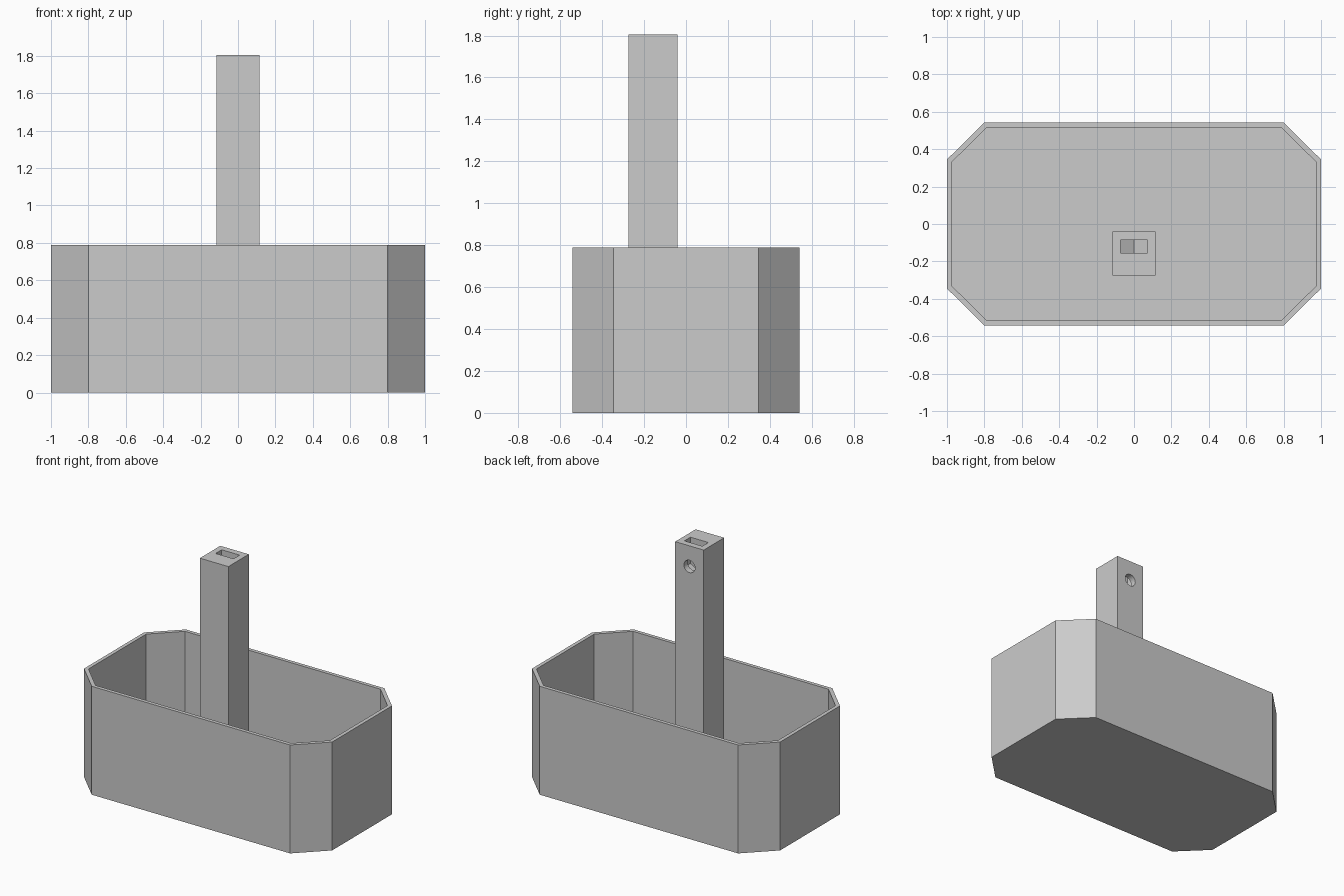
import bpy
import bmesh
import math
from mathutils import Matrix, Vector

cube = bpy.data.objects.get("Cube")
if cube:
    bpy.data.objects.remove(cube, do_unlink=True)

# Single plain grey
grey = bpy.data.materials.new("plain_grey")
grey.use_nodes = True
grey.diffuse_color = (0.6, 0.6, 0.6, 1)
grey.node_tree.nodes["Principled BSDF"].inputs["Base Color"].default_value = (0.6, 0.6, 0.6, 1)


def make_object(name, bm):
    bmesh.ops.recalc_face_normals(bm, faces=bm.faces)
    mesh = bpy.data.meshes.new(name)
    bm.to_mesh(mesh)
    bm.free()
    mesh.materials.append(grey)
    obj = bpy.data.objects.new(name, mesh)
    bpy.context.collection.objects.link(obj)
    return obj


def prism(name, points, offset):
    """Extrude a flat outline of 3D points along an offset."""
    bm = bmesh.new()
    face = bm.faces.new([bm.verts.new(p) for p in points])
    result = bmesh.ops.extrude_face_region(bm, geom=[face], use_keep_orig=True)
    moved = [v for v in result["geom"] if isinstance(v, bmesh.types.BMVert)]
    bmesh.ops.translate(bm, verts=moved, vec=offset)
    return make_object(name, bm)


def cut(target, cutter):
    """Subtract a cutter, then discard it."""
    cutter.hide_render = True
    mod = target.modifiers.new("cut", "BOOLEAN")
    mod.operation = "DIFFERENCE"
    mod.solver = "EXACT"
    mod.object = cutter
    bpy.context.view_layer.objects.active = target
    bpy.ops.object.modifier_apply(modifier=mod.name)
    bpy.data.objects.remove(cutter, do_unlink=True)


def chamfered_outline(hx, hy, cx, cy, z):
    """Rectangle with cut corners, counter-clockwise."""
    return [(hx, -cy, z), (hx, cy, z), (cx, hy, z), (-cx, hy, z),
            (-hx, cy, z), (-hx, -cy, z), (-cx, -hy, z), (cx, -hy, z)]


WALL, HEIGHT, TOP = 0.027, 0.79, 1.805

# Open tub with cut corners
tub = prism("tub", chamfered_outline(1, 0.542, 0.8, 0.345, 0), (0, 0, HEIGHT))
cut(tub, prism("tub_cavity", chamfered_outline(1 - WALL, 0.542 - WALL, 0.788, 0.332, WALL),
               (0, 0, HEIGHT)))

# Upright square post standing on the tub floor
half, front, back = 0.115, -0.275, -0.04
post = prism("post", [(-half, front, WALL), (half, front, WALL),
                      (half, back, WALL), (-half, back, WALL)], (0, 0, TOP - WALL))

# Nut slot open at the top, with a hexagonal bottom
slot_half, hole_z = 0.0725, 1.655
point = slot_half / math.cos(math.pi / 6)
cut(post, prism("nut_slot", [(-slot_half, -0.155, TOP + 0.1),
                             (-slot_half, -0.155, hole_z - point / 2),
                             (0, -0.155, hole_z - point),
                             (slot_half, -0.155, hole_z - point / 2),
                             (slot_half, -0.155, TOP + 0.1)], (0, 0.07, 0)))

# Round bolt hole from the back into the slot
bm = bmesh.new()
bmesh.ops.create_cone(bm, cap_ends=True, segments=32, radius1=0.045, radius2=0.045, depth=0.2,
                      matrix=Matrix.Translation(Vector((0, -0.02, hole_z)))
                      @ Matrix.Rotation(math.pi / 2, 4, "X"))
cut(post, make_object("bolt_hole", bm))
